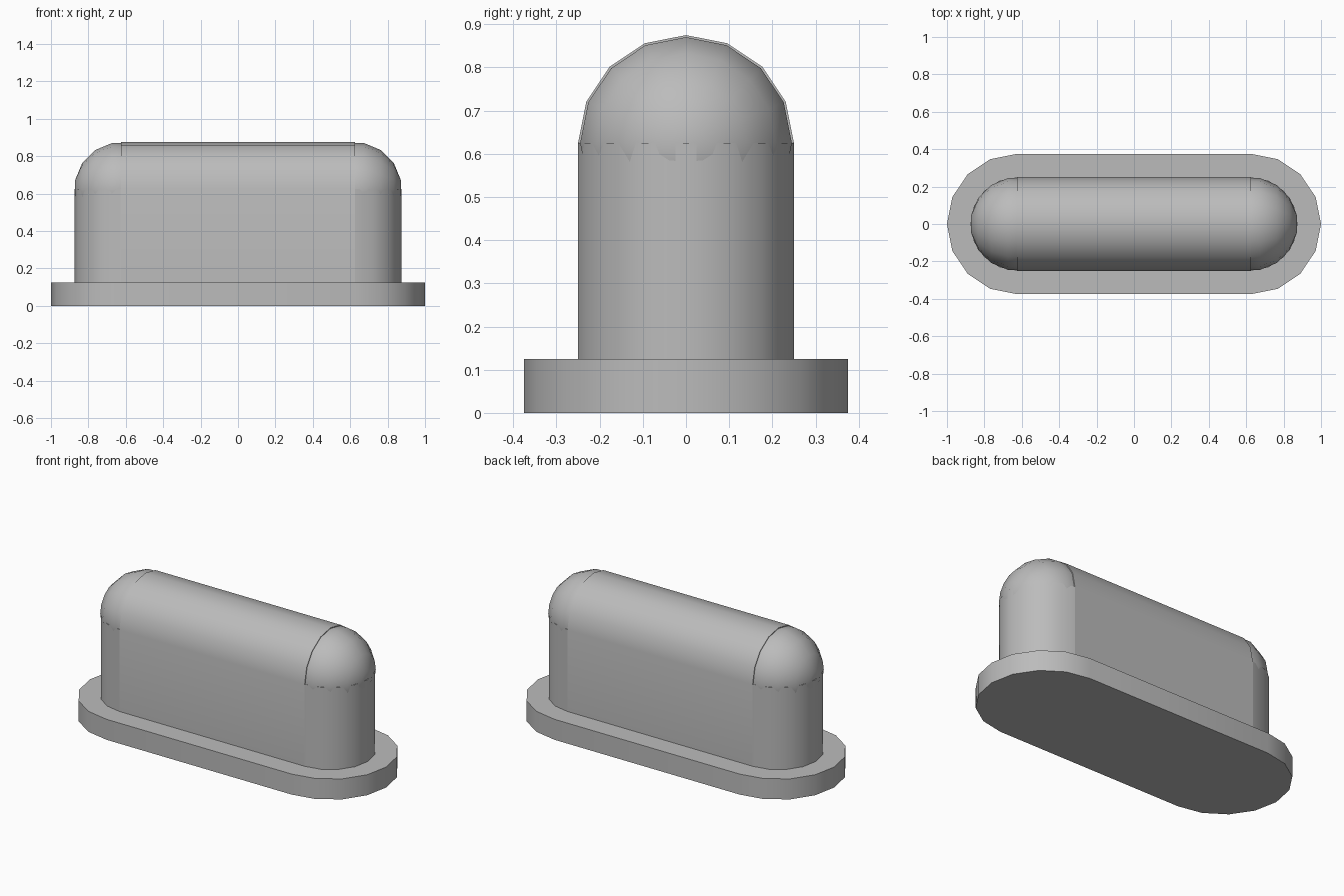
import bpy, bmesh
from math import cos, sin, pi
from mathutils import Matrix, Vector

old = bpy.data.objects.get("Cube")
if old:
    bpy.data.objects.remove(old, do_unlink=True)

SPAN = 0.625      # distance of the round end centres from the middle
R_BASE, R_BODY = 0.375, 0.25
Z_BASE, Z_SPRING = 0.125, 0.625
SEG = 16          # sides of a full circle

grey = bpy.data.materials.new("plain grey")
grey.use_nodes = True
colour = (0.5, 0.5, 0.5, 1)
grey.diffuse_color = colour
grey.node_tree.nodes["Principled BSDF"].inputs["Base Color"].default_value = colour


def finish(bm, name):
    bmesh.ops.recalc_face_normals(bm, faces=bm.faces)
    mesh = bpy.data.meshes.new(name)
    bm.to_mesh(mesh)
    bm.free()
    mesh.materials.append(grey)
    obj = bpy.data.objects.new(name, mesh)
    bpy.context.collection.objects.link(obj)
    bpy.ops.object.select_all(action='DESELECT')
    obj.select_set(True)
    bpy.context.view_layer.objects.active = obj
    bpy.ops.object.shade_smooth_by_angle(angle=pi / 6)
    return obj


def prism(name, outline, direction):
    """Extrude a closed outline of 3D points along a direction."""
    bm = bmesh.new()
    face = bm.faces.new([bm.verts.new(p) for p in outline])
    ext = bmesh.ops.extrude_face_region(bm, geom=[face], use_keep_orig=True)
    moved = [v for v in ext["geom"] if isinstance(v, bmesh.types.BMVert)]
    bmesh.ops.translate(bm, verts=moved, vec=Vector(direction))
    return finish(bm, name)


def half_circle(radius, start):
    """Points of a half circle, counter-clockwise from the start angle."""
    return [(radius * cos(start + 2 * pi * i / SEG),
             radius * sin(start + 2 * pi * i / SEG)) for i in range(SEG // 2 + 1)]


# Base plate: a flat slab with rounded ends
slab = [(x + SPAN, y, 0) for x, y in half_circle(R_BASE, -pi / 2)]
slab += [(x - SPAN, y, 0) for x, y in half_circle(R_BASE, pi / 2)]
prism("base_plate", slab, (0, 0, Z_BASE))

# Middle of the body: straight walls under a round vault
arch = [(-SPAN, y, z + Z_SPRING) for y, z in half_circle(R_BODY, 0)]
arch += [(-SPAN, -R_BODY, Z_BASE), (-SPAN, R_BODY, Z_BASE)]
prism("vaulted_body", arch, (2 * SPAN, 0, 0))

for side, name in ((1, "left"), (-1, "right")):
    # Upright rounded end of the body
    post = [(side * (x + SPAN), y, Z_BASE) for x, y in half_circle(R_BODY, -pi / 2)]
    prism(name + "_end_post", post, (0, 0, Z_SPRING - Z_BASE))

    # Ball cap with rings around the long axis and flat poles
    bm = bmesh.new()
    rings = []
    for i in range(SEG // 2):
        a = (i + 0.5) * 2 * pi / SEG
        r = R_BODY * sin(a)
        rings.append([bm.verts.new((R_BODY * cos(a), r * cos(2 * pi * j / SEG),
                                    r * sin(2 * pi * j / SEG))) for j in range(SEG)])
    for lower, upper in zip(rings, rings[1:]):
        for j in range(SEG):
            k = (j + 1) % SEG
            bm.faces.new((lower[j], lower[k], upper[k], upper[j]))
    bm.faces.new(rings[0])
    bm.faces.new(rings[-1])
    bmesh.ops.transform(bm, verts=bm.verts,
                        matrix=Matrix.Translation((side * SPAN, 0, Z_SPRING)))
    finish(bm, name + "_ball_cap")
